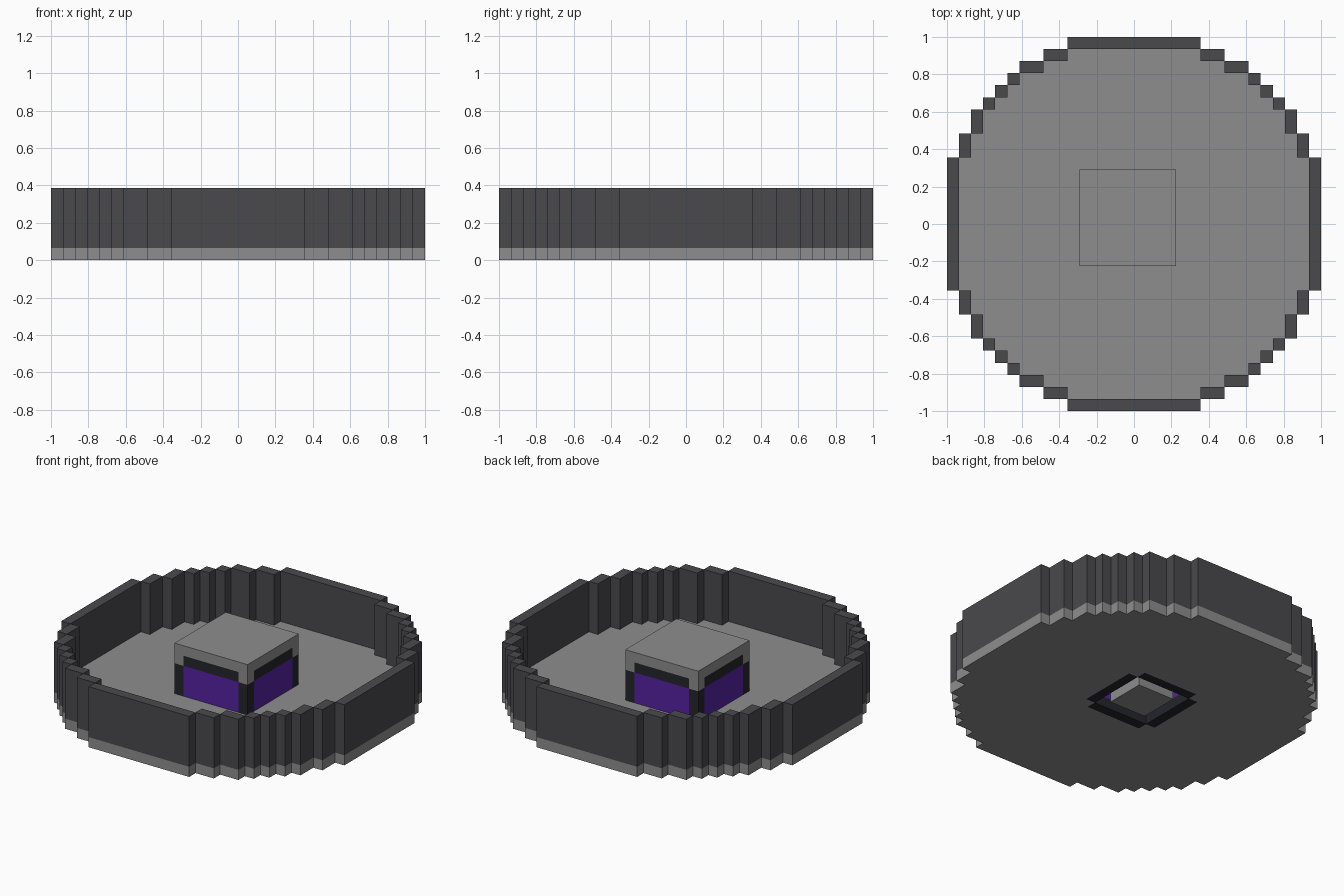
import bpy
import bmesh

if "Cube" in bpy.data.objects:
    bpy.data.objects.remove(bpy.data.objects["Cube"], do_unlink=True)

CELL = 2 / 31   # the whole model sits on a grid of 31 by 31 blocks
SIDES = ((1, 0), (0, 1), (-1, 0), (0, -1))


def material(name, r, g, b):
    m = bpy.data.materials.new(name)
    m.use_nodes = True
    m.diffuse_color = (r, g, b, 1)
    bsdf = m.node_tree.nodes["Principled BSDF"]
    bsdf.inputs["Base Color"].default_value = (r, g, b, 1)
    bsdf.inputs["Roughness"].default_value = 0.9
    return m


grey = material("stone grey", 0.27, 0.27, 0.27)
slate = material("dark slate", 0.068, 0.067, 0.075)
black = material("blue black", 0.018, 0.019, 0.025)
purple = material("deep purple", 0.095, 0.016, 0.365)


def blocks(name, cells, low, high, mat):
    """Solid made of grid cells between two block levels, outer faces only."""
    bm = bmesh.new()

    def quad(points):
        bm.faces.new([bm.verts.new((x * CELL, y * CELL, z * CELL))
                      for x, y, z in points])

    for i, j in sorted(cells):
        # corner k lies counter-clockwise, side k runs from corner k to k + 1
        ring = [(i + .5, j - .5), (i + .5, j + .5),
                (i - .5, j + .5), (i - .5, j - .5)]
        quad([(x, y, high) for x, y in ring])
        quad([(x, y, low) for x, y in reversed(ring)])
        for k, (di, dj) in enumerate(SIDES):
            if (i + di, j + dj) not in cells:
                a, b = ring[k], ring[(k + 1) % 4]
                quad([(*a, low), (*b, low), (*b, high), (*a, high)])
    bmesh.ops.remove_doubles(bm, verts=bm.verts, dist=CELL / 100)
    mesh = bpy.data.meshes.new(name)
    bm.to_mesh(mesh)
    bm.free()
    mesh.materials.append(mat)
    obj = bpy.data.objects.new(name, mesh)
    bpy.context.collection.objects.link(obj)
    return obj


def square(inset):
    """Cells of the hut footprint, shrunk by a number of blocks."""
    return {(i, j) for i in range(-4 + inset, 4 - inset)
            for j in range(-3 + inset, 5 - inset)}


# Footprints
disc = {(i, j) for i in range(-15, 16) for j in range(-15, 16)
        if i * i + j * j < 256}
rim = {(i, j) for i, j in disc
       if any((i + di, j + dj) not in disc for di, dj in SIDES)}
hut = square(0)
inside = square(1)
corners = {(i, j) for i in (-4, 3) for j in (-3, 4)}
edges = hut - inside - corners

# Round floor with an opening under the hut, and the wall around it
blocks("floor", disc - edges - inside, 0, 1, grey)
blocks("outer_wall", rim, 1, 6, slate)

# Hut: dark frames around purple panels, under a stone roof
blocks("frame_sills", edges, 0, 1, black)
blocks("frame_posts", corners, 1, 4, black)
blocks("frame_lintels", edges, 4, 5, black)
blocks("purple_panels", edges, 1, 4, purple)
blocks("roof_corners", corners, 4, 5, grey)
blocks("roof_slab", hut, 5, 6, grey)
blocks("inner_core", square(2), 0, 5, grey)
